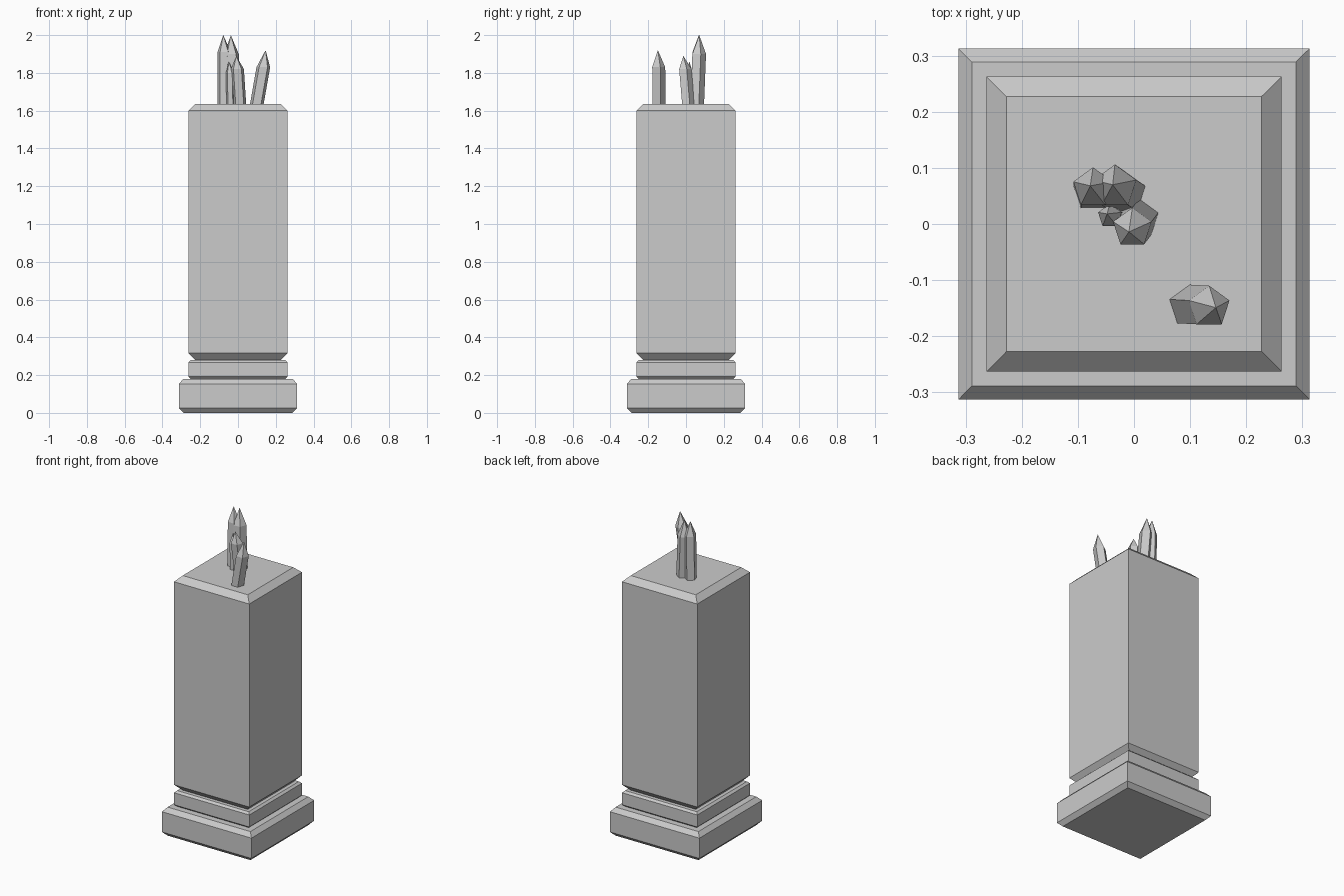
import bpy, bmesh, math
from mathutils import Vector

if "Cube" in bpy.data.objects:
    bpy.data.objects.remove(bpy.data.objects["Cube"])


def loft(name, rings):
    """Skin a list of vertex rings; a one-point ring makes a tip."""
    bm = bmesh.new()
    loops = [[bm.verts.new(p) for p in r] for r in rings]
    bm.faces.new(loops[0])
    for a, b in zip(loops, loops[1:]):
        n = len(a)
        for i in range(n):
            j = (i + 1) % n
            bm.faces.new((a[i], a[j], b[0]) if len(b) == 1 else (a[i], a[j], b[j], b[i]))
    if len(loops[-1]) > 2:
        bm.faces.new(loops[-1])
    bmesh.ops.recalc_face_normals(bm, faces=bm.faces)
    mesh = bpy.data.meshes.new(name)
    bm.to_mesh(mesh)
    bm.free()
    obj = bpy.data.objects.new(name, mesh)
    bpy.context.collection.objects.link(obj)
    return obj


def block(name, profile):
    """Square block from (half width, height) pairs."""
    loft(name, [[(sx * h, sy * h, z) for sx, sy in ((-1, -1), (1, -1), (1, 1), (-1, 1))]
                for h, z in profile])


def crystal(name, base, shoulder, tip, radius):
    """Leaning five-sided prism with a pointed tip."""
    def ring(c):
        return [Vector(c) + Vector((math.cos(a), math.sin(a), 0)) * radius
                for a in (math.pi / 2 + i * math.tau / 5 for i in range(5))]
    loft(name, [ring(base), ring(shoulder), [Vector(tip)]])


# Stacked pedestal with chamfered blocks
block("plinth", [(0.289, 0), (0.313, 0.026), (0.313, 0.154), (0.289, 0.18)])
block("collar", [(0.25, 0.18), (0.263, 0.192), (0.263, 0.268), (0.25, 0.28)])
block("column", [(0.227, 0.28), (0.263, 0.318), (0.263, 1.6), (0.227, 1.635)])

# Crystals standing on the column
crystal("crystal_left", (-0.073, 0.058, 1.62), (-0.073, 0.064, 1.91), (-0.078, 0.068, 2.0), 0.037)
crystal("crystal_back", (-0.017, 0.055, 1.62), (-0.034, 0.066, 1.9), (-0.038, 0.07, 2.0), 0.04)
crystal("crystal_small", (-0.04, 0.014, 1.62), (-0.043, 0.014, 1.8), (-0.048, 0.018, 1.86), 0.022)
crystal("crystal_middle", (0.01, 0.01, 1.62), (-0.003, -0.007, 1.82), (-0.009, -0.014, 1.89), 0.036)
crystal("crystal_right", (0.097, -0.146, 1.62), (0.134, -0.148, 1.83), (0.146, -0.149, 1.92), 0.038)
